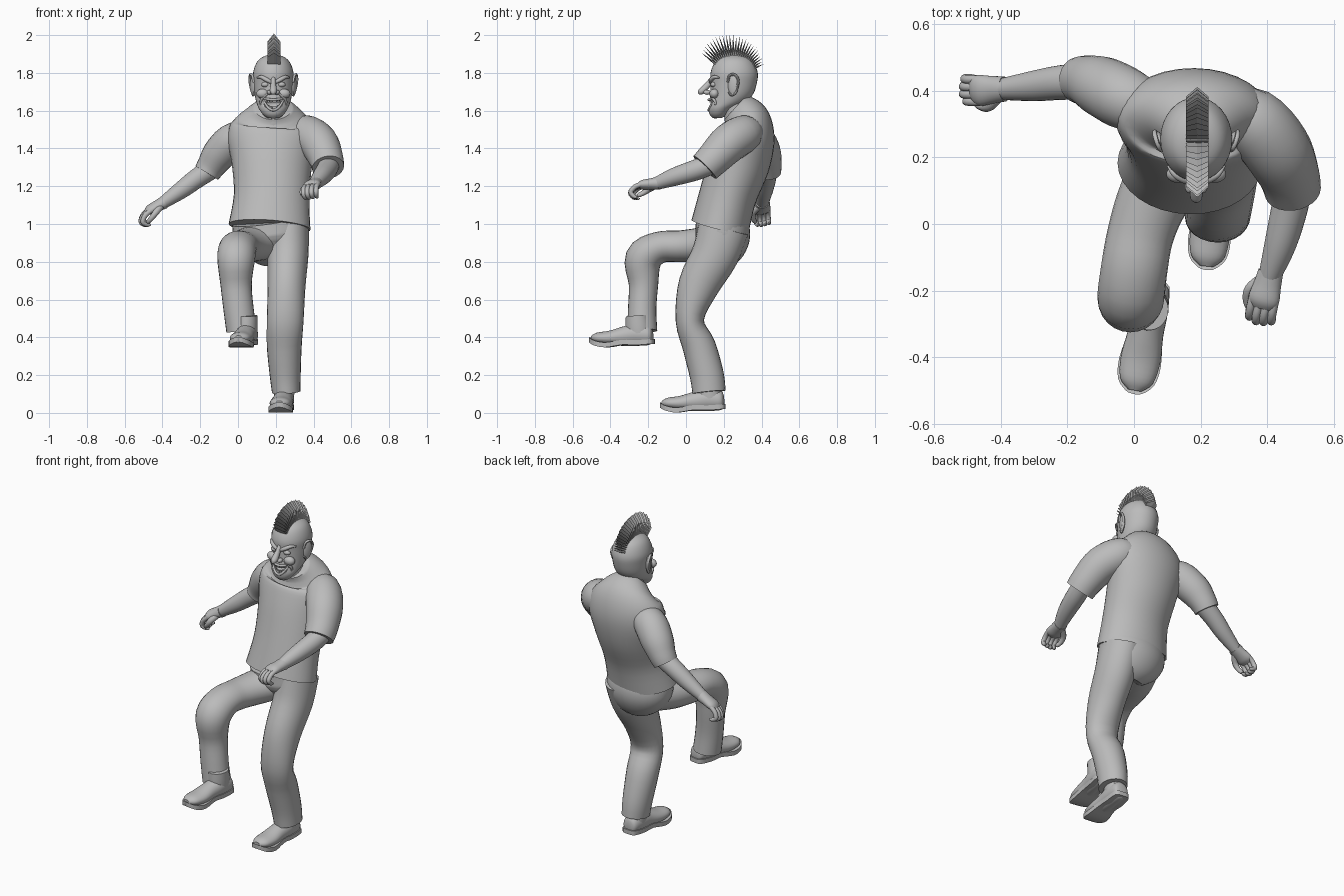
import bpy, bmesh
from math import sin, cos, pi, radians
from mathutils import Vector, Matrix

cube = bpy.data.objects.get("Cube")
if cube:
    bpy.data.objects.remove(cube, do_unlink=True)

grey = bpy.data.materials.new("plain grey")
grey.use_nodes = True
grey.diffuse_color = (0.5, 0.5, 0.5, 1)
grey.node_tree.nodes["Principled BSDF"].inputs["Base Color"].default_value = (0.5, 0.5, 0.5, 1)


def finish(name, bm, smooth=True):
    """Turn a bmesh into a named, shaded object."""
    bmesh.ops.recalc_face_normals(bm, faces=bm.faces)
    mesh = bpy.data.meshes.new(name)
    bm.to_mesh(mesh)
    bm.free()
    mesh.materials.append(grey)
    ob = bpy.data.objects.new(name, mesh)
    bpy.context.collection.objects.link(ob)
    if smooth:
        bpy.ops.object.select_all(action="DESELECT")
        ob.select_set(True)
        bpy.context.view_layer.objects.active = ob
        bpy.ops.object.shade_smooth_by_angle(angle=radians(45))
    return ob


def spline(rows, steps):
    """Smooth curve through rows of numbers."""
    out, last = [], len(rows) - 1
    for i in range(last):
        p, q, r, s = (rows[max(0, min(last, i + k))] for k in (-1, 0, 1, 2))
        for j in range(steps):
            t = j / steps
            out.append([b + (c - a) * t / 2 + (a - 2.5 * b + 2 * c - d / 2) * t * t
                        + (1.5 * (b - c) + (d - a) / 2) * t ** 3
                        for a, b, c, d in zip(p, q, r, s)])
    return out + [list(rows[-1])]


def loft(name, rows, ref=(1, 0, 0), axis=None, steps=4, sides=24, frame=None):
    """Skin of oval rings: x, y, z, radius along ref, other radius."""
    pts = spline(rows, steps)
    bm, rings = bmesh.new(), []
    for i, p in enumerate(pts):
        lo, hi = pts[max(i - 1, 0)], pts[min(i + 1, len(pts) - 1)]
        t = Vector(axis) if axis else (Vector(hi[:3]) - Vector(lo[:3])).normalized()
        a = Vector(ref)
        a = (a - t * a.dot(t)).normalized()
        b = t.cross(a)
        rings.append([bm.verts.new(Vector(p[:3]) + a * p[3] * cos(k * 2 * pi / sides)
                                   + b * p[-1] * sin(k * 2 * pi / sides)) for k in range(sides)])
    for r, s in zip(rings, rings[1:]):
        for k in range(sides):
            n = (k + 1) % sides
            bm.faces.new((r[k], r[n], s[n], s[k]))
    bm.faces.new(rings[0])
    bm.faces.new(rings[-1])
    if frame:
        bm.transform(frame)
    return finish(name, bm)


def ball(name, at, size, turn=0):
    bm = bmesh.new()
    bmesh.ops.create_uvsphere(bm, u_segments=20, v_segments=12, radius=1)
    bm.transform(Matrix.Translation(at) @ Matrix.Rotation(turn, 4, "Z") @ Matrix.Diagonal((*size, 1)))
    return finish(name, bm)


# Shirt body and sleeves
loft("shirt_body", [(.167, .18, .985, .217, .155), (.178, .222, 1.15, .2, .152),
                    (.18, .28, 1.32, .213, .163), (.18, .315, 1.45, .235, .155),
                    (.185, .32, 1.53, .215, .135), (.187, .295, 1.58, .155, .115),
                    (.187, .26, 1.615, .1, .085)], sides=32)
loft("left_sleeve", [(.26, .34, 1.48, .06), (.35, .315, 1.48, .098), (.425, .23, 1.43, .104),
                     (.465, .15, 1.35, .092), (.477, .1, 1.3, .085)])
loft("right_sleeve", [(.1, .33, 1.46, .06), (-.01, .37, 1.45, .092), (-.09, .41, 1.38, .092),
                      (-.14, .43, 1.31, .077), (-.165, .432, 1.27, .07)], ref=(0, 1, 0))

# Forearms
loft("left_forearm", [(.485, .14, 1.32, .055), (.468, .05, 1.285, .055),
                      (.44, -.06, 1.25, .048), (.408, -.155, 1.215, .034)])
loft("right_forearm", [(-.13, .43, 1.3, .056), (-.22, .425, 1.24, .052),
                       (-.3, .415, 1.18, .046), (-.4, .405, 1.11, .032)], ref=(0, 1, 0))


def hand(side, wrist, forward, palm, thumb):
    """Half-closed hand: forward, palm and thumb directions."""
    w, f = Vector(wrist), Vector(forward).normalized()
    s = Vector(thumb)
    s = (s - f * s.dot(f)).normalized()
    n = f.cross(s)
    n = n if n.dot(Vector(palm)) > 0 else -n

    def row(along, across, down, *radii):
        return (*(w + f * along + s * across + n * down), *radii)

    loft(side + "_palm", [row(-.012, 0, 0, .038, .035), row(.03, 0, 0, .042, .03),
                          row(.075, 0, 0, .047, .026), row(.1, 0, .004, .034, .014)], ref=s)
    for i in range(4):
        c = .034 - i * .0225
        reach = .15 - abs(i - 1.3) * .008
        loft(f"{side}_finger_{i + 1}", [row(.075, c, 0, .013), row(reach - .025, c, .01, .0135),
                                        row(reach, c, .035, .013), row(reach - .015, c * .9, .06, .011),
                                        row(reach - .032, c * .9, .066, .004)], ref=s, sides=10)
    loft(side + "_thumb", [row(.015, .02, .008, .018), row(.055, .05, .018, .017),
                           row(.09, .053, .034, .014), row(.115, .042, .045, .011),
                           row(.122, .038, .048, .003)], ref=n, sides=10)


hand("left", (.408, -.155, 1.215), (-.25, -1, -.12), (-.2, 0, -1), (-1, 0, -.15))
hand("right", (-.4, .405, 1.11), (-.85, -.05, -.45), (.3, -.3, -1), (0, -1, -.2))

# Trousers
loft("trouser_seat", [(.167, .185, 1.02, .2, .135), (.178, .195, .94, .2, .145),
                      (.185, .185, .87, .17, .125), (.19, .16, .815, .1, .085)], sides=32)
loft("left_trouser_leg", [(.27, .2, .98, .105, .135), (.265, .155, .84, .108, .125),
                          (.257, .065, .67, .1, .108), (.25, .02, .49, .097, .075),
                          (.245, .07, .35, .092, .088), (.25, .11, .2, .082, .09),
                          (.255, .122, .11, .075, .088)])
loft("right_trouser_leg", [(.13, .2, .91, .12, .1), (.06, .08, .89, .108, .092),
                           (.02, -.03, .882, .1, .084), (0, -.14, .876, .1, .084),
                           (-.01, -.225, .815, .1, .098), (-.01, -.225, .68, .083, .078),
                           (.003, -.232, .55, .08, .075), (.018, -.232, .435, .08, .08)])


def shoe(side, at, turn):
    """Rounded upper on a wider sole with a raised toe."""
    frame = Matrix.Translation(at) @ Matrix.Rotation(turn, 4, "Z")
    loft(side + "_shoe_upper", [(0, .165, .06, .02, .02), (0, .15, .066, .045, .05),
                                (0, .08, .072, .054, .062), (0, .01, .062, .054, .052),
                                (0, -.07, .052, .06, .038), (0, -.135, .052, .05, .028),
                                (0, -.165, .052, .02, .012)], axis=(0, 1, 0), frame=frame)
    loft(side + "_shoe_ankle", [(0, .09, .06, .052, .065), (0, .085, .11, .055, .066),
                                (0, .08, .17, .055, .06)], frame=frame)
    # Sole outline, extruded upward
    half = spline([(.172, .01, .02), (.16, .044, .02), (.08, .052, .014), (.01, .052, .016),
                   (-.08, .064, .002), (-.14, .055, .012), (-.17, .026, .026), (-.176, .006, .03)], 3)
    bm = bmesh.new()
    quads = [[bm.verts.new((x, y, z + h)) for x, h in ((-w, 0), (w, 0), (w, .026), (-w, .026))]
             for y, w, z in half]
    for p, q in zip(quads, quads[1:]):
        for k in range(4):
            bm.faces.new((p[k], p[k - 1], q[k - 1], q[k]))
    bm.faces.new(quads[0])
    bm.faces.new(quads[-1])
    bm.transform(frame)
    finish(side + "_shoe_sole", bm)


shoe("left", (.235, .037, 0), -.1)
shoe("right", (.033, -.338, .345), -.19)

# Neck and head
MID = .187
loft("neck", [(MID, .28, 1.54, .075, .075), (MID, .262, 1.61, .068, .065), (MID, .25, 1.7, .07, .07)])
head = loft("head", [(MID, .165, 1.56, .028, .022), (MID, .172, 1.58, .055, .047),
                     (MID, .185, 1.61, .076, .066), (MID, .22, 1.645, .09, .097),
                     (MID, .243, 1.69, .099, .114), (MID, .253, 1.75, .105, .123),
                     (MID, .255, 1.8, .107, .125), (MID, .255, 1.85, .091, .106),
                     (MID, .255, 1.88, .064, .076), (MID, .255, 1.9, .016, .02)],
            axis=(0, 0, 1), sides=32)

# Open mouth
cutter = ball("mouth_cutter", (MID, .125, 1.634), (.052, .034, .027))
cutter.hide_render = True
cut = head.modifiers.new("mouth", "BOOLEAN")
cut.operation, cut.object = "DIFFERENCE", cutter
bpy.context.view_layer.objects.active = head
bpy.ops.object.modifier_apply(modifier=cut.name)
bpy.data.objects.remove(cutter, do_unlink=True)

# Teeth along both lips
bm = bmesh.new()
for row_z, bend in ((1.65, .004), (1.616, .012)):
    for i in range(-3, 4):
        spot = (MID + i * .0125, .129 + .0016 * i * i, row_z + bend * i * i / 9)
        bmesh.ops.create_cube(bm, size=1, matrix=Matrix.Translation(spot) @ Matrix.Diagonal((.011, .01, .016, 1)))
finish("teeth", bm, smooth=False)

# Lips, nose and chin
for name, z, front in (("upper_lip", 1.658, .121), ("lower_lip", 1.603, .12)):
    loft(name, [(MID + x * .03, front + .0075 * x * x, z + (1.668 - z) * x * x / 4, .004 + .003 * (abs(x) < 2))
                for x in (-2, -1, 0, 1, 2)], ref=(0, 0, 1), sides=10)
loft("nose", [(MID, .14, 1.77, .012, .014), (MID, .118, 1.74, .014, .016),
              (MID, .092, 1.712, .019, .018), (MID, .075, 1.697, .016, .015),
              (MID, .066, 1.69, .004, .004)], sides=14)
ball("chin", (MID, .156, 1.582), (.032, .024, .024))

# Paired face parts
for side, m in (("left", 1), ("right", -1)):
    ball(side + "_nostril", (MID + m * .019, .112, 1.697), (.015, .02, .013))
    ball(side + "_cheek", (MID + m * .056, .15, 1.69), (.034, .026, .026))
    ball(side + "_eye", (MID + m * .043, .146, 1.738), (.021, .016, .014))
    loft(side + "_brow", [(MID + m * x, y, z, r) for x, y, z, r in
                          ((.008, .13, 1.748, .008), (.035, .133, 1.763, .012),
                           (.065, .15, 1.778, .01), (.085, .176, 1.775, .004))], ref=(0, 0, 1), sides=10)
    loft(side + "_smile_fold", [(MID + m * x, y, z, r) for x, y, z, r in
                                ((.025, .128, 1.695, .004), (.053, .138, 1.672, .008),
                                 (.068, .155, 1.645, .007), (.06, .16, 1.61, .003))], ref=(0, 0, 1), sides=10)
    # Ear with raised rim and lobe
    ball(side + "_ear", (MID + m * .108, .25, 1.735), (.012, .03, .055), -m * .35)
    loft(side + "_ear_rim", [(MID + m * x, y, z, .007) for x, y, z in
                             ((.104, .222, 1.75), (.112, .23, 1.785), (.122, .258, 1.79),
                              (.125, .277, 1.76), (.117, .267, 1.715), (.106, .243, 1.682), (.1, .228, 1.7))],
         sides=8)

# Crest of pointed blades in a fan over the scalp
bm = bmesh.new()
COUNT = 26
for i in range(COUNT):
    u = i / (COUNT - 1)
    ang = radians(142 - 118 * u)
    out, along = Vector((0, cos(ang), sin(ang))), Vector((0, sin(ang), -cos(ang)))
    hub, w = Vector((MID + .003, .25, 1.775)), .034
    tip = .215 + .04 * sin(pi * u) * (1 - u) - .042 * u * u
    tip += .004 * (i % 2)

    def at(x, r, d):
        return bm.verts.new(hub + Vector((x, 0, 0)) + out * r + along * d)

    peak, left, right = at(0, tip, 0), at(-w, tip * .82, 0), at(w, tip * .82, 0)
    base = [at(x, .1, d) for x, d in ((-w, -.005), (w, -.005), (w, .005), (-w, .005))]
    ridge = [at(0, .1, -.009), at(0, .1, .009)]
    for face in ((base[0], ridge[0], peak, left), (ridge[0], base[1], right, peak),
                 (base[2], ridge[1], peak, right), (ridge[1], base[3], left, peak),
                 (base[1], base[2], right), (base[3], base[0], left),
                 (base[0], base[3], ridge[1], base[2], base[1], ridge[0])):
        bm.faces.new(face)
finish("hair_crest", bm, smooth=False)
